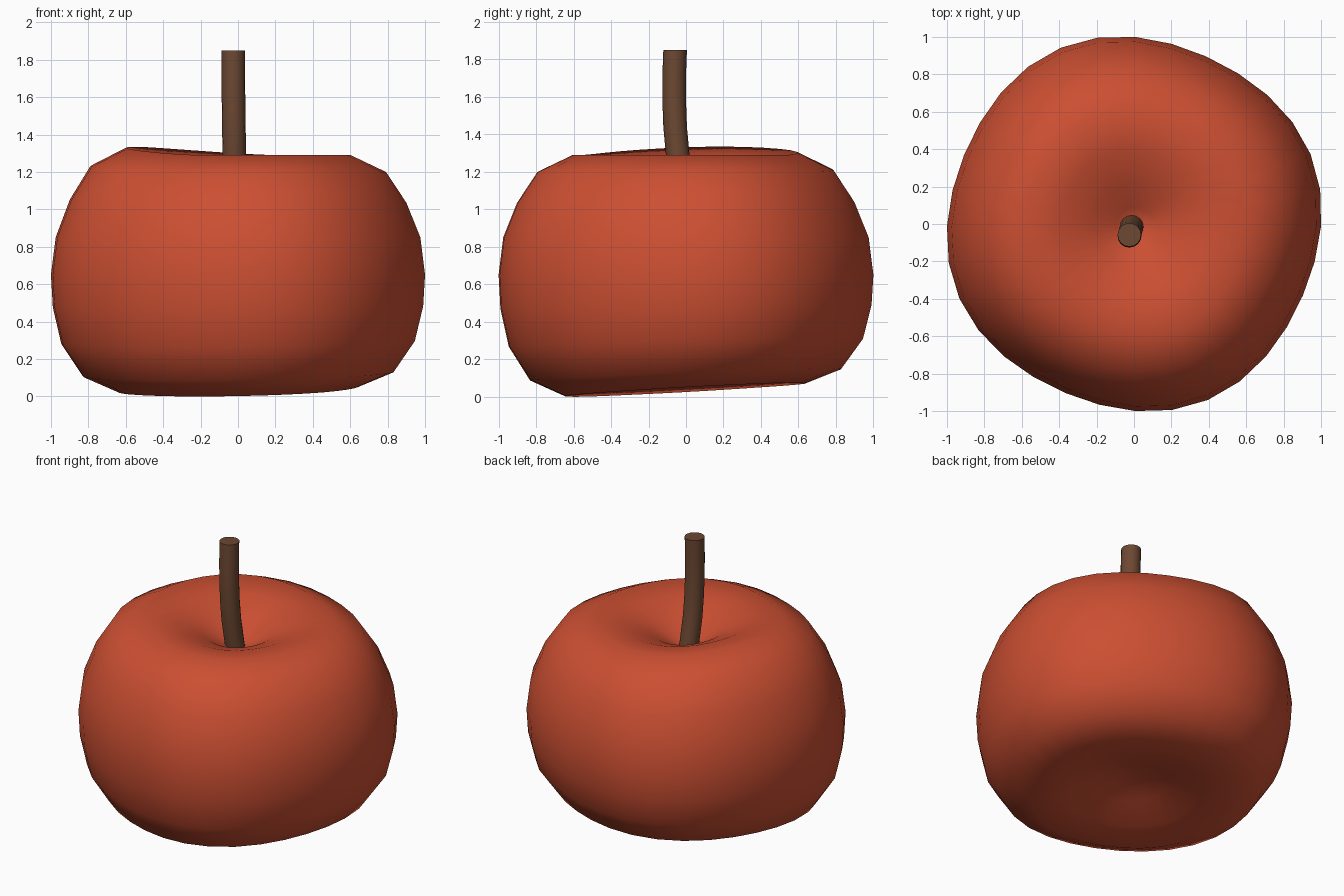
import bpy, bmesh, math
from mathutils import Vector

if "Cube" in bpy.data.objects:
    bpy.data.objects.remove(bpy.data.objects["Cube"])


def material(name, rgb):
    m = bpy.data.materials.new(name)
    m.diffuse_color = (*rgb, 1)
    m.use_nodes = True
    m.node_tree.nodes["Principled BSDF"].inputs["Base Color"].default_value = m.diffuse_color
    return m


def loft(name, rings, mat, poles=None):
    """Skin a list of rings; ends close on pole points or as flat caps."""
    bm = bmesh.new()
    loops = [[bm.verts.new(p) for p in ring] for ring in rings]
    n = len(rings[0])
    for a, b in zip(loops, loops[1:]):
        for i in range(n):
            j = (i + 1) % n
            bm.faces.new((a[i], a[j], b[j], b[i]))
    if poles:
        for loop, p in zip((loops[0], loops[-1]), poles):
            c = bm.verts.new(p)
            for i in range(n):
                bm.faces.new((loop[i], loop[(i + 1) % n], c))
    else:
        bm.faces.new(loops[0])
        bm.faces.new(loops[-1])
    bmesh.ops.recalc_face_normals(bm, faces=bm.faces)
    me = bpy.data.meshes.new(name)
    bm.to_mesh(me)
    bm.free()
    me.materials.append(mat)
    ob = bpy.data.objects.new(name, me)
    bpy.context.collection.objects.link(ob)
    bpy.ops.object.select_all(action='DESELECT')
    ob.select_set(True)
    bpy.context.view_layer.objects.active = ob
    bpy.ops.object.shade_smooth_by_angle(angle=math.radians(50))
    return ob


red = material("apple_red", (0.60, 0.078, 0.032))
brown = material("stem_brown", (0.15, 0.065, 0.032))

# Fruit: (radius, height) profile from bottom dimple to top dimple
profile = [(0.10, 0.15), (0.22, 0.12), (0.42, 0.065), (0.64, 0.04), (0.83, 0.12),
           (0.945, 0.29), (0.99, 0.48), (1.0, 0.65), (0.975, 0.85), (0.90, 1.035),
           (0.79, 1.20), (0.60, 1.29), (0.40, 1.265), (0.22, 1.20), (0.10, 1.13)]
SIDES = 32


def fruit_point(r, z, i):
    t = math.tau * i / SIDES
    d = math.degrees
    c = lambda k, deg: math.cos(k * (t - math.radians(deg)))
    # four soft lobes, leaning a little to the back left
    lobes = 0.995 + 0.02 * c(4, 21) + 0.014 * c(1, 120) + 0.005 * c(2, 115)
    wide = min(1, r / 0.6)
    low = max(0, 1 - z / 0.65) * wide
    high = max(0, (z - 0.85) / 0.44) * wide
    z += -0.04 * c(1, 250) * low
    z += 0.045 * max(0, c(1, 160)) ** 1.5 * high
    return Vector((r * lobes * math.cos(t), r * lobes * math.sin(t), z))


rings = [[fruit_point(r, z, i) for i in range(SIDES)] for r, z in profile]
# fit the outline to the 2 x 2 footprint and the ground
points = [p for ring in rings for p in ring]
for axis in (0, 1):
    lo, hi = min(p[axis] for p in points), max(p[axis] for p in points)
    for p in points:
        p[axis] = 2 * (p[axis] - lo) / (hi - lo) - 1
ground = min(p.z for p in points)
for p in points:
    p.z -= ground * max(0, 1 - p.z / 0.65)
loft("apple_body", rings, red, [(0, 0, 0.155), (0, 0, 1.09)])

# Stem: gently bent round stalk
path = [(-0.010, -0.005, 1.04), (-0.015, -0.025, 1.17), (-0.020, -0.045, 1.30),
        (-0.022, -0.058, 1.44), (-0.024, -0.063, 1.58), (-0.025, -0.063, 1.72),
        (-0.025, -0.058, 1.85)]
stem = [[(x + 0.063 * math.cos(math.tau * i / 16), y + 0.063 * math.sin(math.tau * i / 16), z)
         for i in range(16)] for x, y, z in path]
loft("stem", stem, brown)
